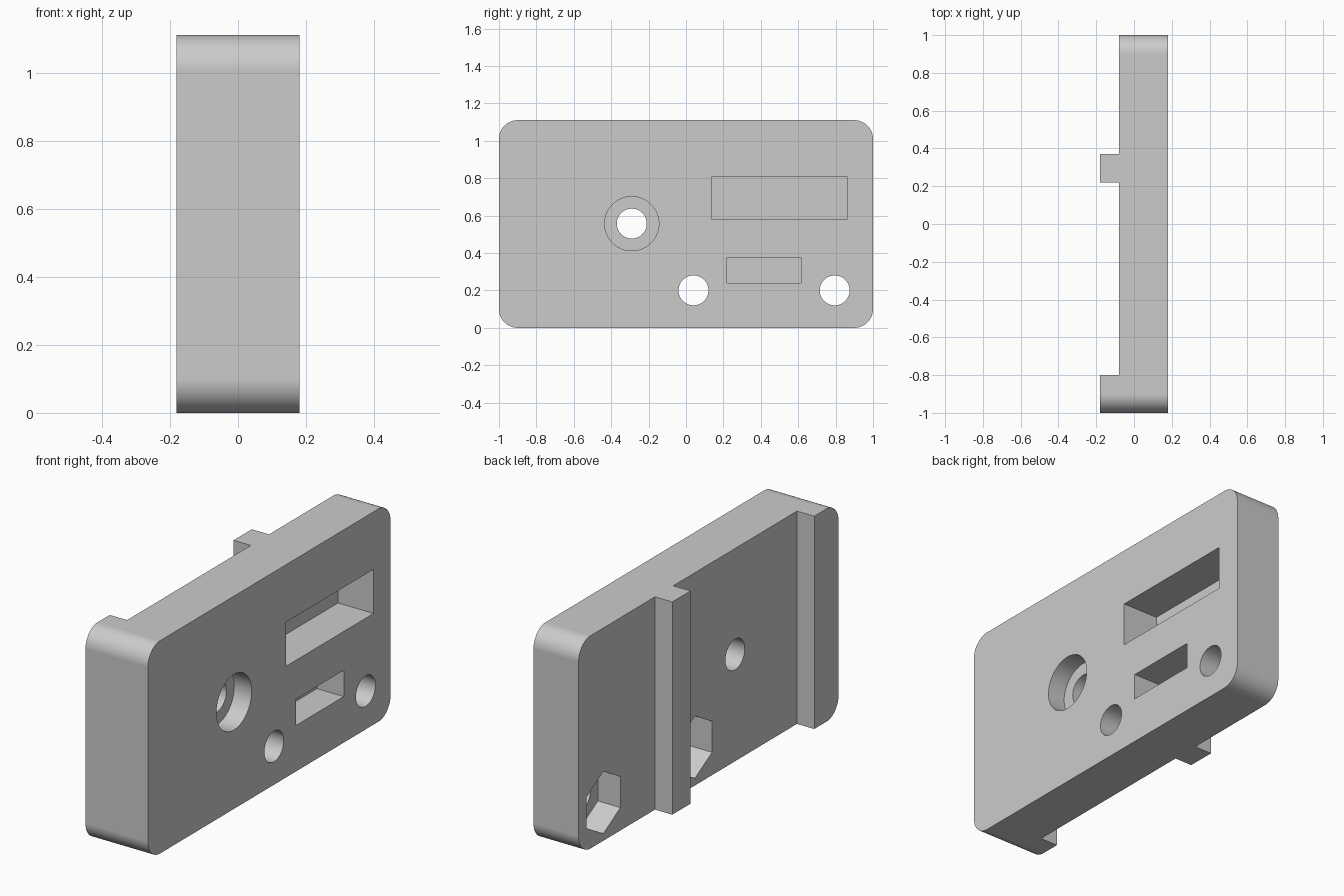
import bpy
import math

old = bpy.data.objects.get("Cube")
if old:
    bpy.data.objects.remove(old, do_unlink=True)

HEIGHT = 1.11
BACK, FACE = -0.18, 0.18       # rib side and flat side
PLATE = -0.08                  # plate surface between the ribs
HEX_HOLES = [(0.04, 0.2), (0.795, 0.2)]
BORE = (-0.29, 0.557)

grey = bpy.data.materials.new("light grey")
grey.use_nodes = True
grey.diffuse_color = (0.6, 0.6, 0.6, 1)
grey.node_tree.nodes["Principled BSDF"].inputs["Base Color"].default_value = (0.6, 0.6, 0.6, 1)


def prism(name, outline, x0, x1):
    """Extrude a counter-clockwise (y, z) outline along x."""
    n = len(outline)
    verts = [(x, y, z) for x in (x0, x1) for y, z in outline]
    faces = [tuple(reversed(range(n))), tuple(range(n, 2 * n))]
    faces += [(i, (i + 1) % n, (i + 1) % n + n, i + n) for i in range(n)]
    mesh = bpy.data.meshes.new(name)
    mesh.from_pydata(verts, [], faces)
    mesh.materials.append(grey)
    obj = bpy.data.objects.new(name, mesh)
    bpy.context.collection.objects.link(obj)
    return obj


def ring(centre, radius, sides, start=0.0):
    return [(centre[0] + radius * math.cos(start + math.tau * i / sides),
             centre[1] + radius * math.sin(start + math.tau * i / sides))
            for i in range(sides)]


def rect(y0, y1, z0, z1):
    return [(y0, z0), (y1, z0), (y1, z1), (y0, z1)]


def rounded_rect(y0, y1, z0, z1, r, steps=14):
    centres = [(y1 - r, z1 - r), (y0 + r, z1 - r), (y0 + r, z0 + r), (y1 - r, z0 + r)]
    pts = []
    for k, (cy, cz) in enumerate(centres):
        for i in range(steps + 1):
            a = math.pi / 2 * (k + i / steps)
            pts.append((cy + r * math.cos(a), cz + r * math.sin(a)))
    return pts


# Rounded block, full thickness
plate = prism("mounting_plate", rounded_rect(-1, 1, 0, HEIGHT, 0.1), BACK, FACE)

# Recesses that leave the two upright ribs
cuts = [
    ("wide_recess", rect(-0.8, 0.22, -0.1, HEIGHT + 0.1), BACK - 0.1, PLATE),
    ("end_recess", rect(0.37, 1.1, -0.1, HEIGHT + 0.1), BACK - 0.1, PLATE),
    # Blind rectangular pockets in the flat side
    ("large_pocket", rect(0.14, 0.86, 0.58, 0.81), FACE - 0.205, FACE + 0.1),
    ("small_pocket", rect(0.22, 0.615, 0.24, 0.377), FACE - 0.155, FACE + 0.1),
    # Counterbored hole
    ("counterbore", ring(BORE, 0.145, 64), FACE - 0.1, FACE + 0.1),
    ("bore_hole", ring(BORE, 0.08, 48), BACK - 0.1, FACE + 0.1),
]
# Bolt holes with hexagonal nut pockets on the rib side
for centre in HEX_HOLES:
    cuts.append(("bolt_hole", ring(centre, 0.08, 48), BACK - 0.1, FACE + 0.1))
    cuts.append(("nut_pocket", ring(centre, 0.162, 6, math.pi / 6), BACK - 0.05, PLATE + 0.13))

bpy.ops.object.select_all(action='DESELECT')
plate.select_set(True)
bpy.context.view_layer.objects.active = plate
for name, outline, x0, x1 in cuts:
    cutter = prism(name, outline, x0, x1)
    mod = plate.modifiers.new(name, 'BOOLEAN')
    mod.operation = 'DIFFERENCE'
    mod.solver = 'EXACT'
    mod.object = cutter
    bpy.ops.object.modifier_apply(modifier=mod.name)
    bpy.data.objects.remove(cutter, do_unlink=True)

# Smooth curves, crisp edges, flat large faces
bpy.ops.object.shade_smooth_by_angle(angle=math.radians(30))
weighted = plate.modifiers.new("flat_faces", 'WEIGHTED_NORMAL')
weighted.keep_sharp = True
